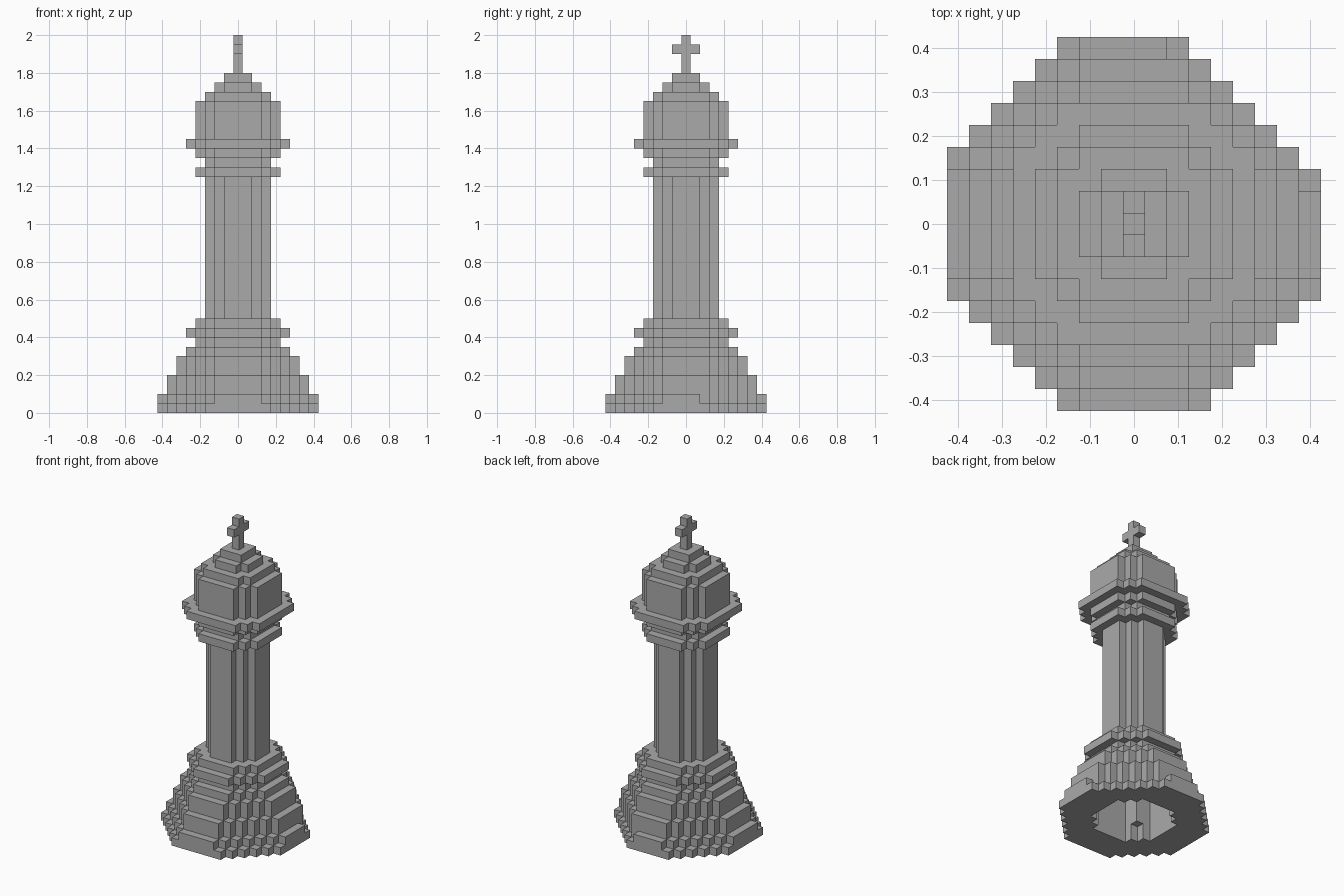
import bpy, bmesh
from math import radians

U = 0.05  # size of one block

if "Cube" in bpy.data.objects:
    bpy.data.objects.remove(bpy.data.objects["Cube"])

stone = bpy.data.materials.new("grey_stone")
stone.use_nodes = True
GREY = (0.4, 0.4, 0.4, 1)
stone.diffuse_color = GREY
stone.node_tree.nodes["Principled BSDF"].inputs["Base Color"].default_value = GREY


def octagon(r, cut, back_cut=None):
    """Block cells of a stepped octagon; back_cut trims the +x +y corner."""
    back_cut = cut if back_cut is None else back_cut
    span = range(-r, r + 1)
    return {(i, j) for i in span for j in span
            if abs(i) + abs(j) <= cut and i + j <= back_cut}


def slab(name, cells, low, high):
    """Extrude a set of block cells between two block heights."""
    bm = bmesh.new()
    for i, j in sorted(cells):
        corners = ((-.5, -.5), (.5, -.5), (.5, .5), (-.5, .5))
        bm.faces.new([bm.verts.new(((i + a) * U, (j + b) * U, low * U))
                      for a, b in corners])
    bmesh.ops.remove_doubles(bm, verts=bm.verts[:], dist=U / 10)
    lid = bmesh.ops.extrude_face_region(bm, geom=bm.faces[:], use_keep_orig=True)
    top = [g for g in lid["geom"] if isinstance(g, bmesh.types.BMVert)]
    bmesh.ops.translate(bm, verts=top, vec=(0, 0, (high - low) * U))
    bmesh.ops.recalc_face_normals(bm, faces=bm.faces[:])
    bmesh.ops.dissolve_limit(bm, angle_limit=radians(1),
                             verts=bm.verts[:], edges=bm.edges[:])
    mesh = bpy.data.meshes.new(name)
    bm.to_mesh(mesh)
    bm.free()
    mesh.materials.append(stone)
    obj = bpy.data.objects.new(name, mesh)
    bpy.context.collection.objects.link(obj)


# Hollow under the base, with a narrower upper part
mouth = octagon(4, 6)
cavity = {c for c in mouth if abs(c[0]) + abs(c[1]) < 6 or 4 in map(abs, c)}

# Hollow stepped base
slab("foot_lower", octagon(8, 11, 10) - mouth, 0, 1)
slab("foot_upper", octagon(8, 10, 9) - mouth, 1, 2)
slab("base_step_lower", octagon(7, 9) - cavity, 2, 4)
slab("base_step_upper", octagon(6, 8) - cavity, 4, 6)

# Solid tiers: name, radius, corner cut, bottom, top
tiers = [
    ("base_cap", 5, 7, 6, 7),
    ("base_neck", 4, 6, 7, 8),
    ("base_ring", 5, 7, 8, 9),
    ("column_foot", 4, 6, 9, 10),
    ("column", 3, 4, 10, 25),
    ("collar_lower", 4, 6, 25, 26),
    ("collar_gap", 3, 5, 26, 27),
    ("collar_upper", 4, 6, 27, 28),
    ("collar_brim", 5, 8, 28, 29),
    ("head", 4, 6, 29, 33),
    ("crown_lower", 3, 5, 33, 34),
    ("crown_middle", 2, 3, 34, 35),
    ("crown_top", 1, 2, 35, 36),
]
for tier in tiers:
    slab(tier[0], octagon(tier[1], tier[2]), tier[3], tier[4])

# Cross on top, arms along y
slab("cross_post", {(0, 0)}, 36, 40)
for side, j in (("front", -1), ("back", 1)):
    slab("cross_arm_" + side, {(0, j)}, 38, 39)
